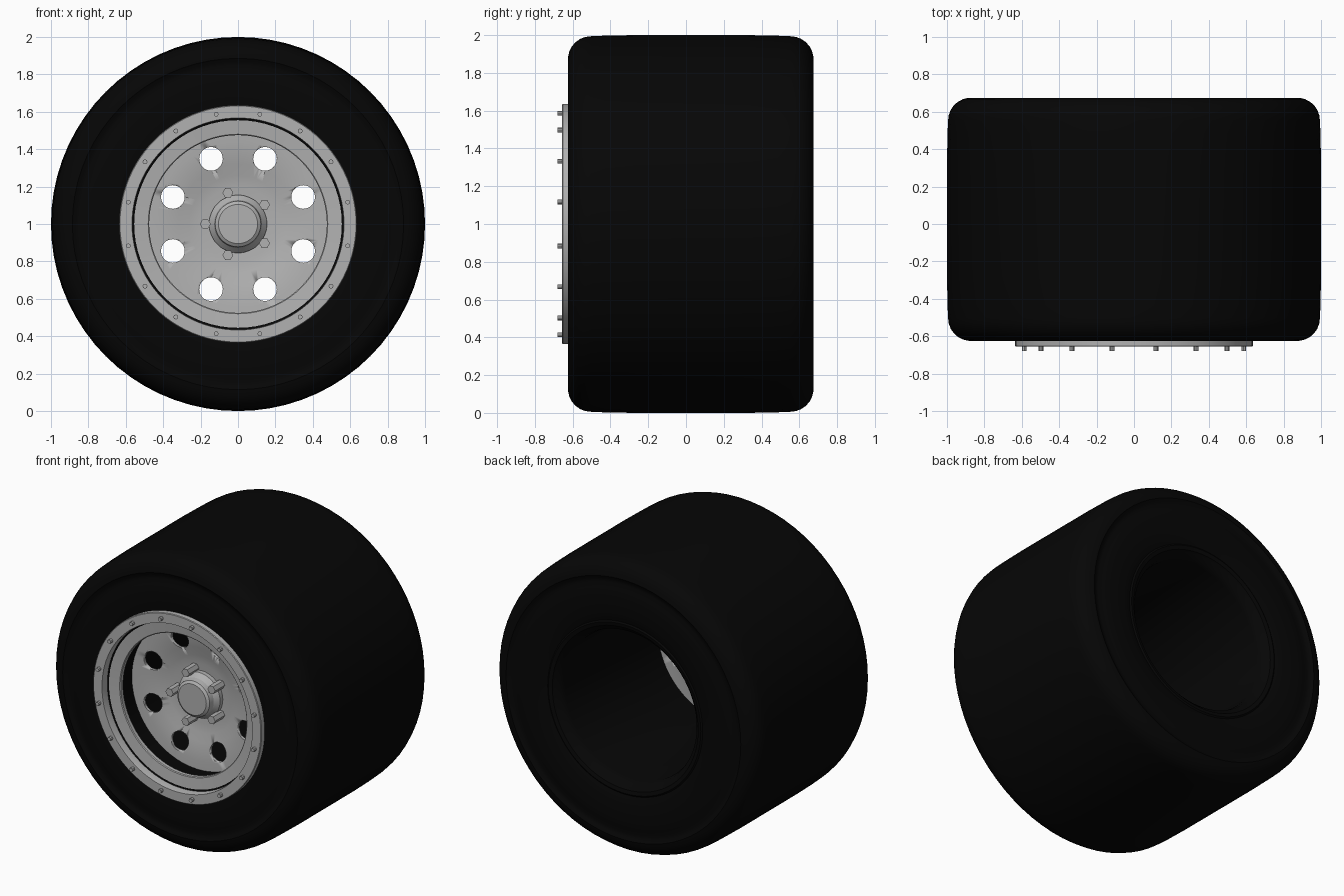
import bpy, bmesh, math
from math import sin, cos, pi, radians

if "Cube" in bpy.data.objects:
    bpy.data.objects.remove(bpy.data.objects["Cube"])

def material(name, v):
    m = bpy.data.materials.new(name)
    m.diffuse_color = (v, v, v, 1)
    m.use_nodes = True
    m.node_tree.nodes["Principled BSDF"].inputs["Base Color"].default_value = m.diffuse_color
    return m

RUBBER = material("black_rubber", 0.0018)
METAL = material("grey_metal", 0.44)

def finish(name, bm, mat, angle=30):
    bmesh.ops.remove_doubles(bm, verts=bm.verts, dist=1e-5)
    bmesh.ops.recalc_face_normals(bm, faces=bm.faces)
    me = bpy.data.meshes.new(name)
    bm.to_mesh(me)
    bm.free()
    me.materials.append(mat)
    ob = bpy.data.objects.new(name, me)
    bpy.context.collection.objects.link(ob)
    bpy.ops.object.select_all(action='DESELECT')
    ob.select_set(True)
    bpy.context.view_layer.objects.active = ob
    bpy.ops.object.shade_smooth_by_angle(angle=radians(angle))
    return ob

def lathe(name, profile, mat, seg=96, angle=30):
    """Revolve a closed (radius, y) profile about the wheel axle at z = 1."""
    bm = bmesh.new()
    rings = [[bm.verts.new((r * cos(2 * pi * i / seg), y, 1 + r * sin(2 * pi * i / seg)))
              for i in range(seg)] for r, y in profile]
    for k, a in enumerate(rings):
        b = rings[(k + 1) % len(rings)]
        if profile[k][0] < 1e-6 and profile[(k + 1) % len(rings)][0] < 1e-6:
            continue
        for i in range(seg):
            j = (i + 1) % seg
            bm.faces.new((a[i], a[j], b[j], b[i]))
    bmesh.ops.dissolve_degenerate(bm, dist=1e-6, edges=bm.edges)
    return finish(name, bm, mat, angle)

def studs(name, count, start, ring_r, r, y0, y1, sides, mat):
    """Circle of prisms parallel to the axle."""
    bm = bmesh.new()
    for k in range(count):
        a = radians(start) + 2 * pi * k / count
        cx, cz = ring_r * cos(a), 1 + ring_r * sin(a)
        ends = [[bm.verts.new((cx + r * cos(2 * pi * i / sides), y, cz + r * sin(2 * pi * i / sides)))
                 for i in range(sides)] for y in (y0, y1)]
        for e in ends:
            bm.faces.new(e)
        for i in range(sides):
            j = (i + 1) % sides
            bm.faces.new((ends[0][i], ends[0][j], ends[1][j], ends[1][i]))
    return finish(name, bm, mat)

# Tyre: half section from bead to tread, mirrored about its own mid plane, plus bore
MID = 0.025
half = [(0.60, 0.635), (0.64, 0.645), (0.76, 0.648), (0.81, 0.643), (0.845, 0.633), (0.865, 0.637)]
half += [(0.873 + 0.121 * sin(radians(t)), 0.528 + 0.122 * cos(radians(t))) for t in range(6, 91, 14)]
half += [(0.997, 0.46), (1.0, 0.30)]
front = [(r, MID - y) for r, y in half]
back = [(r, MID + y) for r, y in reversed(half)]
bore = [(0.585, 0.655), (0.575, 0.662), (0.55, 0.655), (0.54, 0.64), (0.515, 0.62),
        (0.505, 0.58), (0.50, -0.20), (0.50, -0.57), (0.56, -0.60)]
lathe("tyre", front + back + bore, RUBBER, 72, 40)

# Rim: flat clamp ring with a flat recessed lip
lathe("clamp_ring", [(0.635, -0.61), (0.635, -0.652), (0.631, -0.656), (0.567, -0.656),
                     (0.565, -0.65), (0.565, -0.58), (0.60, -0.58)], METAL)
lathe("rim_lip", [(0.58, -0.57), (0.58, -0.60), (0.48, -0.59), (0.475, -0.585),
                  (0.475, -0.56), (0.505, -0.56)], METAL)
studs("ring_bolts", 16, 11.25, 0.598, 0.013, -0.64, -0.68, 8, METAL)

# Shallow wheel disc with eight round holes
disc_front = [(0, -0.385), (0.20, -0.385), (0.26, -0.395), (0.32, -0.41), (0.38, -0.422),
              (0.44, -0.428), (0.505, -0.43)]
disc = lathe("wheel_disc", disc_front + [(r, y + 0.02) for r, y in reversed(disc_front)], METAL)
cutter = studs("hole_cutter", 8, 22.5, 0.377, 0.063, -0.6, -0.2, 32, METAL)
cutter.hide_render = True
mod = disc.modifiers.new("holes", 'BOOLEAN')
mod.operation = 'DIFFERENCE'
mod.solver = 'EXACT'
mod.object = cutter
bpy.ops.object.select_all(action='DESELECT')
bpy.context.view_layer.objects.active = disc
disc.select_set(True)
bpy.ops.object.modifier_apply(modifier=mod.name)
bpy.data.objects.remove(cutter)

# Hub cap and lug nuts
lathe("hub_cap", [(0, -0.37), (0.155, -0.37), (0.155, -0.415), (0.128, -0.445), (0.122, -0.48),
                  (0.105, -0.492), (0, -0.492)], METAL, 48)
studs("lug_nuts", 5, 36, 0.175, 0.029, -0.37, -0.49, 6, METAL)
